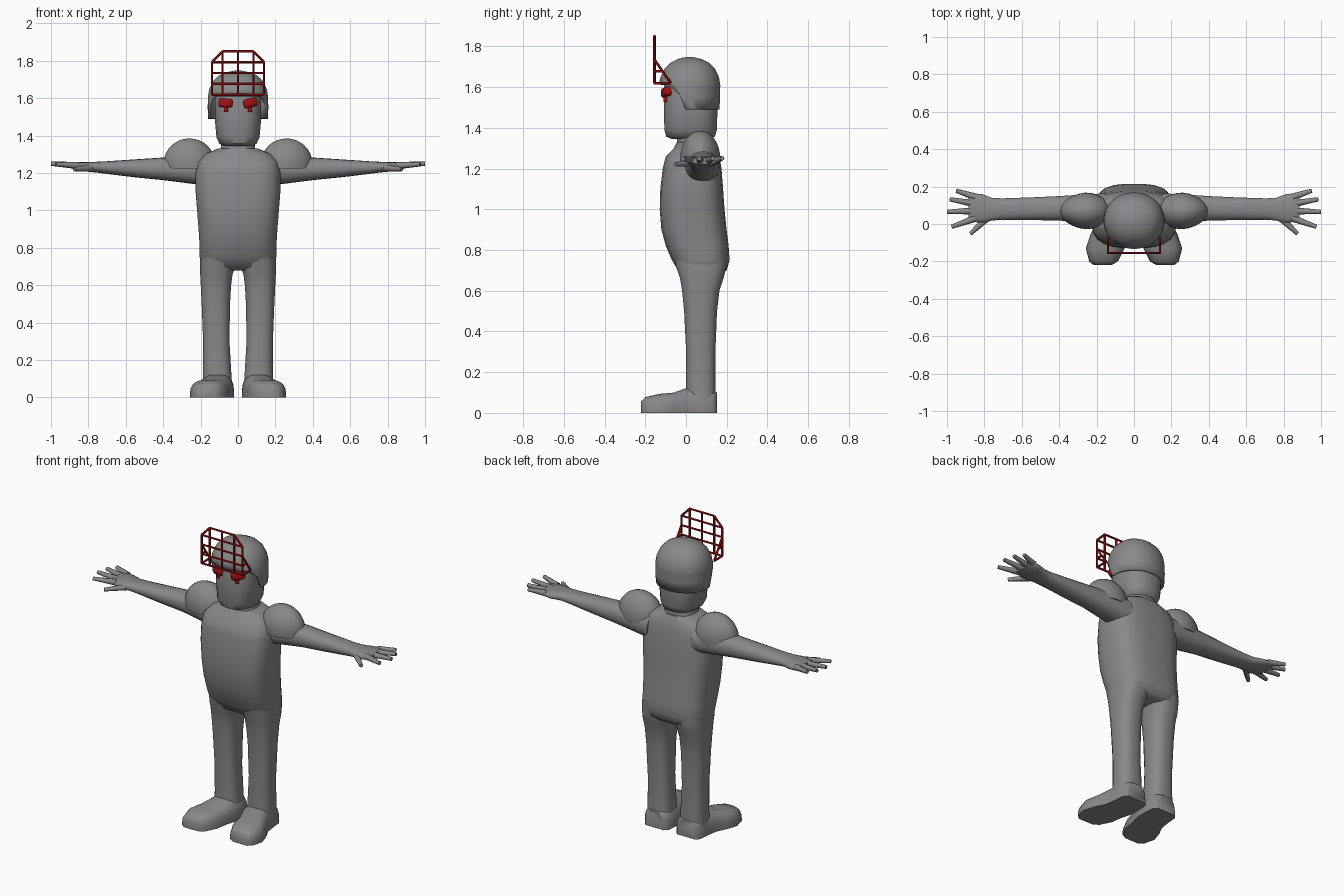
import bpy, bmesh, math
from mathutils import Vector, Matrix

cube = bpy.data.objects.get("Cube")
if cube:
    bpy.data.objects.remove(cube)


def material(name, colour):
    mat = bpy.data.materials.new(name)
    mat.use_nodes = True
    mat.diffuse_color = colour
    mat.node_tree.nodes["Principled BSDF"].inputs["Base Color"].default_value = colour
    return mat


GREY = material("body grey", (0.25, 0.25, 0.25, 1))
RED = material("dark red", (0.35, 0.006, 0.006, 1))


def finish(bm, name, mat, mirror=False, angle=50):
    """Turn a bmesh into a smooth object, optionally mirrored across x."""
    bmesh.ops.recalc_face_normals(bm, faces=bm.faces)
    mesh = bpy.data.meshes.new(name)
    bm.to_mesh(mesh)
    bm.free()
    mesh.materials.append(mat)
    obj = bpy.data.objects.new(name, mesh)
    bpy.context.collection.objects.link(obj)
    if mirror:
        obj.modifiers.new("mirror", "MIRROR").use_mirror_merge = False
    bpy.ops.object.select_all(action="DESELECT")
    obj.select_set(True)
    bpy.context.view_layer.objects.active = obj
    bpy.ops.object.shade_smooth_by_angle(angle=math.radians(angle))
    return obj


def loft(axis, sections, power=2.5, sides=24, floor=None):
    """Skin rounded sections: (position, a min, a max, b min, b max)."""
    bm = bmesh.new()
    rings = []
    for pos, a0, a1, b0, b1 in sections:
        ring = []
        for i in range(sides):
            t = math.tau * (i + 0.5) / sides
            c, s = math.cos(t), math.sin(t)
            a = (a0 + a1) / 2 + (a1 - a0) / 2 * math.copysign(abs(c) ** (2 / power), c)
            b = (b0 + b1) / 2 + (b1 - b0) / 2 * math.copysign(abs(s) ** (2 / power), s)
            if floor is not None:
                b = max(b, floor)
            co = [a, b]
            co.insert("xyz".index(axis), pos)
            ring.append(bm.verts.new(co))
        rings.append(ring)
    for low, high in zip(rings, rings[1:]):
        for i in range(sides):
            j = (i + 1) % sides
            bm.faces.new((low[i], low[j], high[j], high[i]))
    bm.faces.new(rings[0])
    bm.faces.new(rings[-1])
    return bm


def rod(bm, start, end, r0, r1=None, sides=6):
    """Add a tapered rod between two points."""
    start, end = Vector(start), Vector(end)
    d = end - start
    place = Matrix.Translation((start + end) / 2) @ d.to_track_quat("Z", "Y").to_matrix().to_4x4()
    bmesh.ops.create_cone(bm, cap_ends=True, segments=sides, radius1=r0,
                          radius2=r1 or r0, depth=d.length, matrix=place)


def symmetric(rows):
    return [(z, -w, w, y0, y1) for z, w, y0, y1 in rows]


# Torso and neck
torso = symmetric([
    (0.68, 0.17, 0.0, 0.17), (0.7, 0.2, -0.04, 0.2), (0.75, 0.206, -0.07, 0.215),
    (0.82, 0.207, -0.1, 0.21), (0.9, 0.212, -0.122, 0.2), (1, 0.22, -0.13, 0.19),
    (1.1, 0.228, -0.127, 0.183), (1.2, 0.228, -0.115, 0.175), (1.26, 0.215, -0.1, 0.165),
    (1.3, 0.18, -0.06, 0.155), (1.33, 0.11, -0.045, 0.14)])
finish(loft("z", torso, 3), "torso", GREY)
finish(loft("z", symmetric([(1.28, 0.12, -0.06, 0.14), (1.33, 0.092, -0.045, 0.13),
                            (1.4, 0.09, -0.045, 0.13)])), "neck", GREY)

# Legs
leg = [(0.05, 0.03, 0.19, 0.0, 0.148), (0.13, 0.035, 0.188, 0.0, 0.146),
       (0.3, 0.045, 0.187, 0.0, 0.145), (0.5, 0.042, 0.195, -0.01, 0.153),
       (0.6, 0.036, 0.2, -0.02, 0.165), (0.66, 0.028, 0.203, -0.03, 0.185),
       (0.72, 0.005, 0.204, -0.05, 0.2), (0.78, 0.003, 0.2, -0.06, 0.2)]
finish(loft("z", leg, 2.6, 20), "legs", GREY, True)

# Shoes, flat underneath
shoe = [(-0.22, 0.12, 0.215, 0.055), (-0.2, 0.085, 0.24, 0.078), (-0.13, 0.05, 0.258, 0.094),
        (-0.06, 0.04, 0.235, 0.1), (0, 0.022, 0.205, 0.122), (0.07, 0.02, 0.195, 0.125),
        (0.13, 0.025, 0.19, 0.115), (0.152, 0.045, 0.17, 0.1)]
finish(loft("y", [(y, a, b, -h, h) for y, a, b, h in shoe], 3, 24, 0), "shoes", GREY, True)

# Arms and palms
arm = [(0.15, -0.01, 0.165, 1.13, 1.29), (0.25, 0.0, 0.16, 1.143, 1.29),
       (0.4, 0.018, 0.15, 1.162, 1.283), (0.55, 0.02, 0.143, 1.177, 1.273),
       (0.7, 0.022, 0.138, 1.195, 1.263), (0.76, 0.018, 0.14, 1.203, 1.26),
       (0.81, 0.005, 0.16, 1.208, 1.258), (0.86, 0.01, 0.165, 1.215, 1.258),
       (0.885, 0.025, 0.15, 1.222, 1.254)]
finish(loft("x", arm, 2.3, 18), "arms", GREY, True)

# Fingers and thumbs
bm = bmesh.new()
for root, tip in [((0.85, 0.145, 1.24), (0.95, 0.178, 1.25)),
                  ((0.86, 0.11, 1.24), (0.985, 0.132, 1.25)),
                  ((0.86, 0.07, 1.24), (1.0, 0.065, 1.25)),
                  ((0.85, 0.03, 1.24), (0.975, -0.015, 1.248)),
                  ((0.78, 0.035, 1.228), (0.875, -0.052, 1.22))]:
    rod(bm, root, tip, 0.019, 0.011, 8)
finish(bm, "fingers", GREY, True)

# Shoulder pads
bm = bmesh.new()
bmesh.ops.create_uvsphere(bm, u_segments=24, v_segments=16, radius=1)
bmesh.ops.transform(bm, verts=bm.verts, matrix=Matrix.Translation((0.26, 0.07, 1.25))
                    @ Matrix.Diagonal((0.138, 0.098, 0.135, 1)))
for v in bm.verts:
    v.co.z = max(v.co.z, 1.225)
    v.co.y += (0.07 - v.co.y) * max(0, v.co.x - 0.26)
finish(bm, "shoulder_pads", GREY, True)

# Head
head = symmetric([(1.345, 0.075, -0.07, 0.115), (1.357, 0.1, -0.098, 0.143),
                  (1.39, 0.116, -0.107, 0.153), (1.48, 0.124, -0.109, 0.155),
                  (1.6, 0.125, -0.11, 0.155), (1.66, 0.11, -0.09, 0.13)])
finish(loft("z", head, 2.5), "head", GREY)

# Helmet: dome with the face opening cut out along three planes
dome = symmetric([(1.49, 0.16, -0.13, 0.165), (1.55, 0.163, -0.134, 0.168),
                  (1.61, 0.161, -0.134, 0.169), (1.65, 0.154, -0.126, 0.162),
                  (1.69, 0.135, -0.106, 0.143), (1.72, 0.105, -0.076, 0.113),
                  (1.738, 0.065, -0.04, 0.075), (1.747, 0.022, 0.0, 0.035)])
bm = loft("z", dome, 2.1, 32)
bmesh.ops.delete(bm, geom=[f for f in bm.faces if f.calc_center_median().z < 1.491], context="FACES")
cuts = []
edge = [(0, 1.48), (-0.03, 1.56), (-0.085, 1.612), (-0.2, 1.614)]
for (y0, z0), (y1, z1) in zip(edge, edge[1:]):
    point, normal = Vector((0, y0, z0)), Vector((0, z1 - z0, y0 - y1))
    cuts.append((point, normal))
    bmesh.ops.bisect_plane(bm, geom=bm.verts[:] + bm.edges[:] + bm.faces[:],
                           plane_co=point, plane_no=normal)
opening = [f for f in bm.faces
           if all((f.calc_center_median() - p).dot(n) < 0 for p, n in cuts)]
bmesh.ops.delete(bm, geom=opening, context="FACES")
helmet = finish(bm, "helmet", GREY)
shell = helmet.modifiers.new("shell", "SOLIDIFY")
shell.thickness = 0.012
shell.offset = -1

# Face cage: front grid with cut corners, and side braces
bm = bmesh.new()
W, F, R = 0.139, -0.155, 0.0065
low, top, step = 1.619, 1.851, 0.058
for i in range(5):
    w = 0.083 if i == 4 else W
    z = low + step * i
    rod(bm, (-w, F, z), (w, F, z), R)
for x in (-0.083, 0, 0.083):
    rod(bm, (x, F, low), (x, F, top), R)
for s in (-1, 1):
    x = s * W
    rod(bm, (x, F, low), (x, F, top - step), R)
    rod(bm, (x, F, top - step), (s * 0.083, F, top), R)
    rod(bm, (x, F, low), (x, -0.075, low), R)
    rod(bm, (x, F, low + 2 * step), (x, -0.075, low), R)
    rod(bm, (x, F, low + step), (x, -0.115, low + step), R)
finish(bm, "face_cage", RED, angle=30)

# Eyes with a small drop below each
for side, name, tilt in ((1, "left_eye", -0.25), (-1, "right_eye", 0.06)):
    bm = bmesh.new()
    bmesh.ops.create_cube(bm, size=1, matrix=Matrix.Translation((side * 0.064, -0.092, 1.574))
                          @ Matrix.Rotation(tilt, 4, "Y") @ Matrix.Rotation(side * 0.3, 4, "Z")
                          @ Matrix.Diagonal((0.078, 0.048, 0.046, 1)))
    bmesh.ops.bevel(bm, geom=bm.edges[:], offset=0.013, segments=2, affect="EDGES", profile=0.5)
    rod(bm, (side * 0.064, -0.1, 1.56), (side * 0.064, -0.1, 1.527), 0.013, 0.01, 8)
    finish(bm, name, RED)
